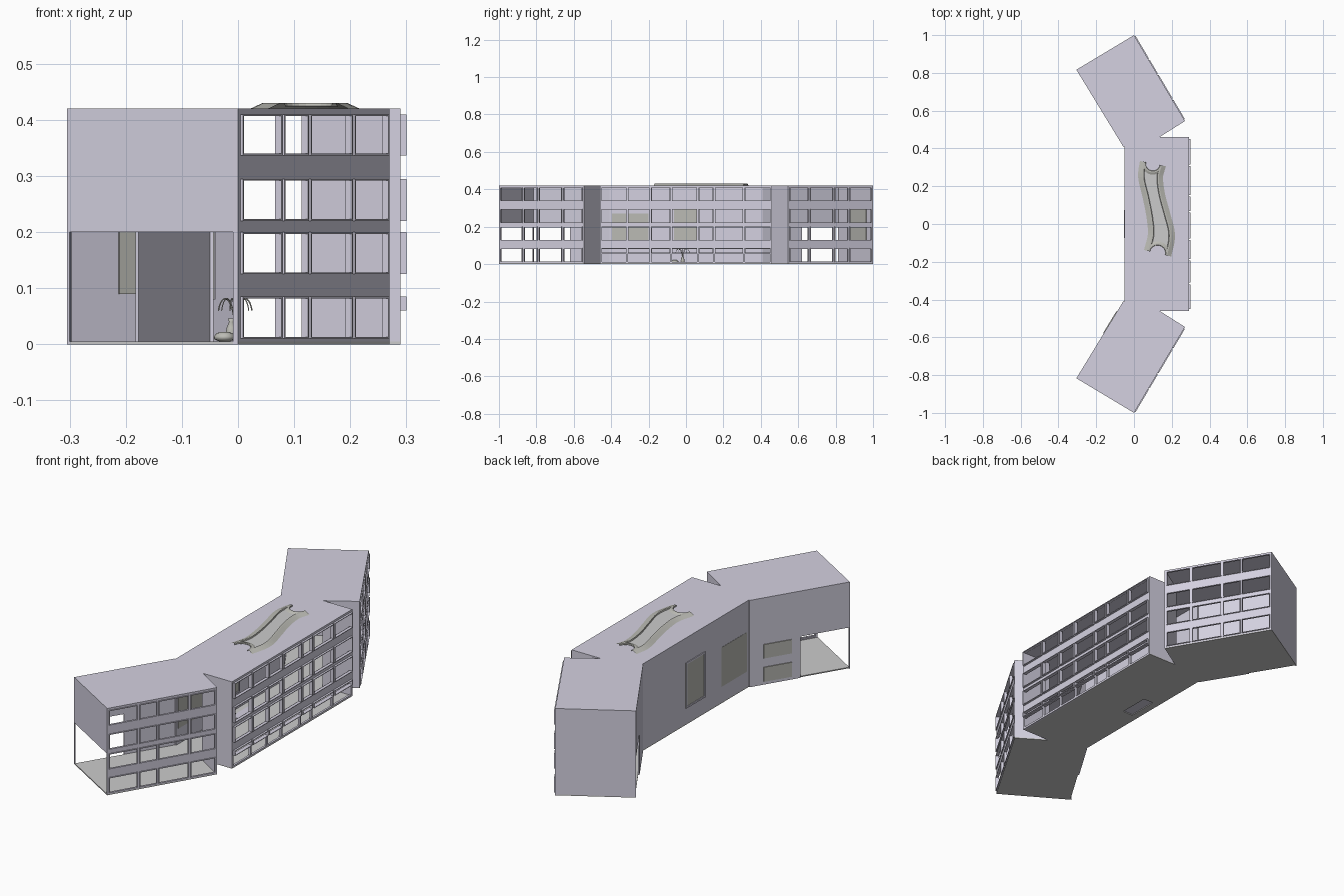
import bpy, bmesh, math
from mathutils import Vector

if "Cube" in bpy.data.objects:
    bpy.data.objects.remove(bpy.data.objects["Cube"])

def material(name, rgb):
    m = bpy.data.materials.new(name)
    m.diffuse_color = (*rgb, 1)
    m.use_nodes = True
    m.node_tree.nodes["Principled BSDF"].inputs["Base Color"].default_value = m.diffuse_color
    return m

LILAC = material("lilac_wall", (0.66, 0.64, 0.75))
GREY = material("grey_floor", (0.6, 0.6, 0.6))
GLASS = material("olive_glass", (0.5, 0.5, 0.46))
H, T = 0.42, 0.006

def finish(name, bm, mat):
    bmesh.ops.recalc_face_normals(bm, faces=bm.faces)
    me = bpy.data.meshes.new(name)
    bm.to_mesh(me)
    bm.free()
    ob = bpy.data.objects.new(name, me)
    bpy.context.collection.objects.link(ob)
    me.materials.append(mat)
    return ob

def prism(bm, pts, z0, z1):
    lo = [bm.verts.new((x, y, z0)) for x, y in pts]
    hi = [bm.verts.new((x, y, z1)) for x, y in pts]
    bm.faces.new(lo)
    bm.faces.new(hi)
    n = len(pts)
    for i in range(n):
        j = (i + 1) % n
        bm.faces.new((lo[i], lo[j], hi[j], hi[i]))

# bar on the line a-b: u is the fraction along it, d the depth into the building
def bar(bm, line, u0, u1, d0, d1, z0, z1):
    a, b, side = Vector(line[0]), Vector(line[1]), line[2]
    t = b - a
    n = Vector((-t.y, t.x)).normalized() * side
    pts = [a + t * u + n * d for u, d in ((u0, d0), (u1, d0), (u1, d1), (u0, d1))]
    prism(bm, pts, z0, z1)

def wall(name, line, pieces, mat=LILAC, d0=0, d1=T):
    bm = bmesh.new()
    for u0, u1, z0, z1 in pieces:
        bar(bm, line, u0, u1, d0, d1, z0, z1)
    return finish(name, bm, mat)

ROWS = [(0.01, 0.085), (0.125, 0.2), (0.22, 0.295), (0.337, 0.41)]

# facade: horizontal bands, mullions, and a thin projecting frame per window
def facade(name, line, mullions, proud, transom=False):
    L = (Vector(line[1]) - Vector(line[0])).length
    e, f = 0.005 / L, 0.003
    bm = bmesh.new()
    zs = [0] + [z for r in ROWS for z in r] + [H]
    for i in range(0, len(zs), 2):
        bar(bm, line, 0, 1, 0, 0.01, zs[i], zs[i + 1])
    cuts = [e] + mullions + [1 - e]
    for k, (z0, z1) in enumerate(ROWS):
        for c in cuts:
            bar(bm, line, c - e, c + e, 0, 0.01, z0, z1)
        if transom and k == 0:
            bar(bm, line, 0, 1, 0, 0.01, 0.058, 0.063)
            z0 = 0.06
        for c0, c1 in zip(cuts, cuts[1:]):
            u0, u1 = c0 + e * 0.8, c1 - e * 0.8
            fu = f / L
            bar(bm, line, u0, u1, -proud, 0.005, z0, z0 + f)
            bar(bm, line, u0, u1, -proud, 0.005, z1 - f, z1)
            bar(bm, line, u0, u0 + fu, -proud, 0.005, z0, z1)
            bar(bm, line, u1 - fu, u1, -proud, 0.005, z0, z1)
    return finish(name, bm, LILAC)

# roof and floor slabs share one outline
half = [(-0.05, 0.41), (-0.3, 0.82), (0, 1), (0.27, 0.545), (0.135, 0.46), (0.29, 0.46)]
plan = half + [(x, -y) for x, y in reversed(half)]
bm = bmesh.new()
prism(bm, plan, H - 0.008, H)
finish("roof", bm, LILAC)
bm = bmesh.new()
prism(bm, plan, 0, 0.005)
floor = finish("floor", bm, GREY)

# recessed mat well in the floor
well = [(-0.015, -0.03), (0.04, -0.03), (0.04, 0.12), (-0.015, 0.12)]
bm = bmesh.new()
prism(bm, well, -0.01, 0.02)
cutter = finish("mat_well_cutter", bm, GREY)
cutter.hide_render = True
cutter.hide_viewport = True
cut = floor.modifiers.new("well", 'BOOLEAN')
cut.object = cutter
cut.operation = 'DIFFERENCE'
bm = bmesh.new()
prism(bm, well, 0.004, 0.007)
finish("entrance_mat", bm, LILAC)

# centre block
facade("centre_facade", ((0.29, -0.46), (0.29, 0.46), 1),
       [(y + 0.46) / 0.92 for y in (-0.315, -0.19, -0.08, 0.064, 0.15, 0.31)], 0.01, True)
back = ((-0.05, -0.41), (-0.05, 0.41), -1)
wall("centre_back_wall", back, [(0, 1, 0, H)])

# wings, mirrored front to back
for s, tag in ((-1, "south"), (1, "north")):
    d = -s
    facade(tag + "_facade", ((0, s), (0.27, 0.545 * s), d), [0.285, 0.46, 0.75], 0.005)
    wall(tag + "_notch_wing_wall", ((0.27, 0.545 * s), (0.135, 0.46 * s), d), [(0, 1, 0, H)])
    wall(tag + "_notch_centre_wall", ((0.135, 0.46 * s), (0.29, 0.46 * s), d), [(0, 1, 0, H)])
    rear = ((-0.3, 0.82 * s), (-0.05, 0.41 * s), d)
    wall(tag + "_rear_wall", rear, [(0, 1, 0.2, H), (0.49, 1, 0, 0.2), (0, 0.008, 0, 0.2)])
    wall(tag + "_end_wall", ((-0.3, 0.82 * s), (0, s), d), [(0, 1, 0.2 if s < 0 else 0, H)])
    if s < 0:
        # two framed panels on the inside of the wing
        for i, (z0, z1) in enumerate(((0.015, 0.085), (0.128, 0.195))):
            wall(f"wing_panel_{i}", rear, [(0.58, 0.86, z0, z1)], GLASS, T, T + 0.004)

# wall panes, visible from both sides
def pane(name, line, u0, u1, z0, z1, frame=False):
    wall(name, line, [(u0, u1, z0, z1)], GLASS, -0.001, T + 0.002)
    if frame:
        w = 0.012
        wall(name + "_frame", line, [(u0, u0 + w, z0, z1), (u1 - w, u1, z0, z1),
             (u0, u1, z0, z0 + 0.008), (u0, u1, z1 - 0.008, z1)], LILAC, -0.004, T + 0.004)

pane("back_window", back, 0.018, 0.256, 0.08, 0.27)
pane("back_display", back, 0.41, 0.59, 0.08, 0.3, True)
north_end = ((-0.3, 0.82), (0, 1), -1)
wall("end_display", north_end, [(0.28, 0.83, 0.09, 0.3)], GLASS, T, T + 0.003)

# winding rooflight: centre line with radius, smoothed and lofted inward
KEYS = [(0.10, 0.32, 0.07), (0.088, 0.25, 0.066), (0.105, 0.15, 0.06),
        (0.13, 0.04, 0.064), (0.145, -0.06, 0.072), (0.125, -0.155, 0.074)]

def spine(n=6):
    k = [Vector(v) for v in KEYS]
    k = [2 * k[0] - k[1]] + k + [2 * k[-1] - k[-2]]
    out = []
    for i in range(1, len(k) - 2):
        p0, p1, p2, p3 = k[i - 1:i + 3]
        for j in range(n):
            t = j / n
            out.append(0.5 * (2 * p1 + (p2 - p0) * t + (2 * p0 - 5 * p1 + 4 * p2 - p3) * t * t
                              + (3 * p1 - p0 - 3 * p2 + p3) * t ** 3))
    return out + [k[-2]]

def outline(inset):
    c = spine()
    left, right = [], []
    for i, p in enumerate(c):
        t = (c[min(i + 1, len(c) - 1)] - c[max(i - 1, 0)]).xy.normalized()
        n = Vector((-t.y, t.x))
        r = p.z - inset
        left.append(p.xy + n * r)
        right.append(p.xy - n * r)
    def cap(p, frm):
        v = frm - p.xy
        a0 = math.atan2(v.y, v.x)
        return [p.xy + Vector((math.cos(a0 + math.pi * q / 10), math.sin(a0 + math.pi * q / 10))) * v.length
                for q in range(1, 10)]
    return left + cap(c[-1], left[-1]) + right[::-1] + cap(c[0], right[0])

def loft(name, rings, mat, fill):
    bm = bmesh.new()
    loops = [[bm.verts.new((p.x, p.y, z)) for p in outline(i)] for i, z in rings]
    for A, B in zip(loops, loops[1:]):
        for i in range(len(A)):
            j = (i + 1) % len(A)
            bm.faces.new((A[i], A[j], B[j], B[i]))
    if fill:
        bm.faces.new(loops[-1])
    return finish(name, bm, mat)

loft("rooflight_curb", [(0, H), (0.022, 0.43), (0.03, 0.43), (0.032, 0.424)], GLASS, False)
loft("rooflight_glass", [(0.032, 0.424), (0.033, 0.425)], GREY, True)

# lathe-turned bowl and vase beside the entrance
def lathe(name, profile, loc, n=20):
    bm = bmesh.new()
    rings = [[bm.verts.new((loc[0] + r * math.cos(2 * math.pi * i / n),
                            loc[1] + r * math.sin(2 * math.pi * i / n), z)) for i in range(n)]
             for r, z in profile]
    for A, B in zip(rings, rings[1:]):
        for i in range(n):
            j = (i + 1) % n
            bm.faces.new((A[i], A[j], B[j], B[i]))
    bm.faces.new(rings[0])
    bm.faces.new(rings[-1])
    ob = finish(name, bm, GLASS)
    for p in ob.data.polygons:
        p.use_smooth = True

lathe("bowl", [(0.009, 0.005), (0.018, 0.009), (0.019, 0.014), (0.014, 0.02), (0.007, 0.022)], (-0.024, -0.06))
lathe("vase", [(0.007, 0.005), (0.011, 0.016), (0.008, 0.03), (0.004, 0.04), (0.006, 0.046)], (-0.012, -0.018))

# drooping leaves
cu = bpy.data.curves.new("plant_leaves", 'CURVE')
cu.dimensions = '3D'
cu.bevel_depth = 0.0012
cu.bevel_resolution = 0
cu.resolution_u = 4
for i in range(10):
    a = 2 * math.pi * i / 10
    sp = cu.splines.new('NURBS')
    sp.points.add(3)
    sp.use_endpoint_u = True
    for p, (r, z) in zip(sp.points, ((0.002, 0.044), (0.006, 0.085), (0.024, 0.095), (0.03, 0.06))):
        p.co = (-0.005 + r * math.cos(a), -0.018 + 1.3 * r * math.sin(a), z, 1)
leaves = bpy.data.objects.new("plant_leaves", cu)
bpy.context.collection.objects.link(leaves)
cu.materials.append(GLASS)
